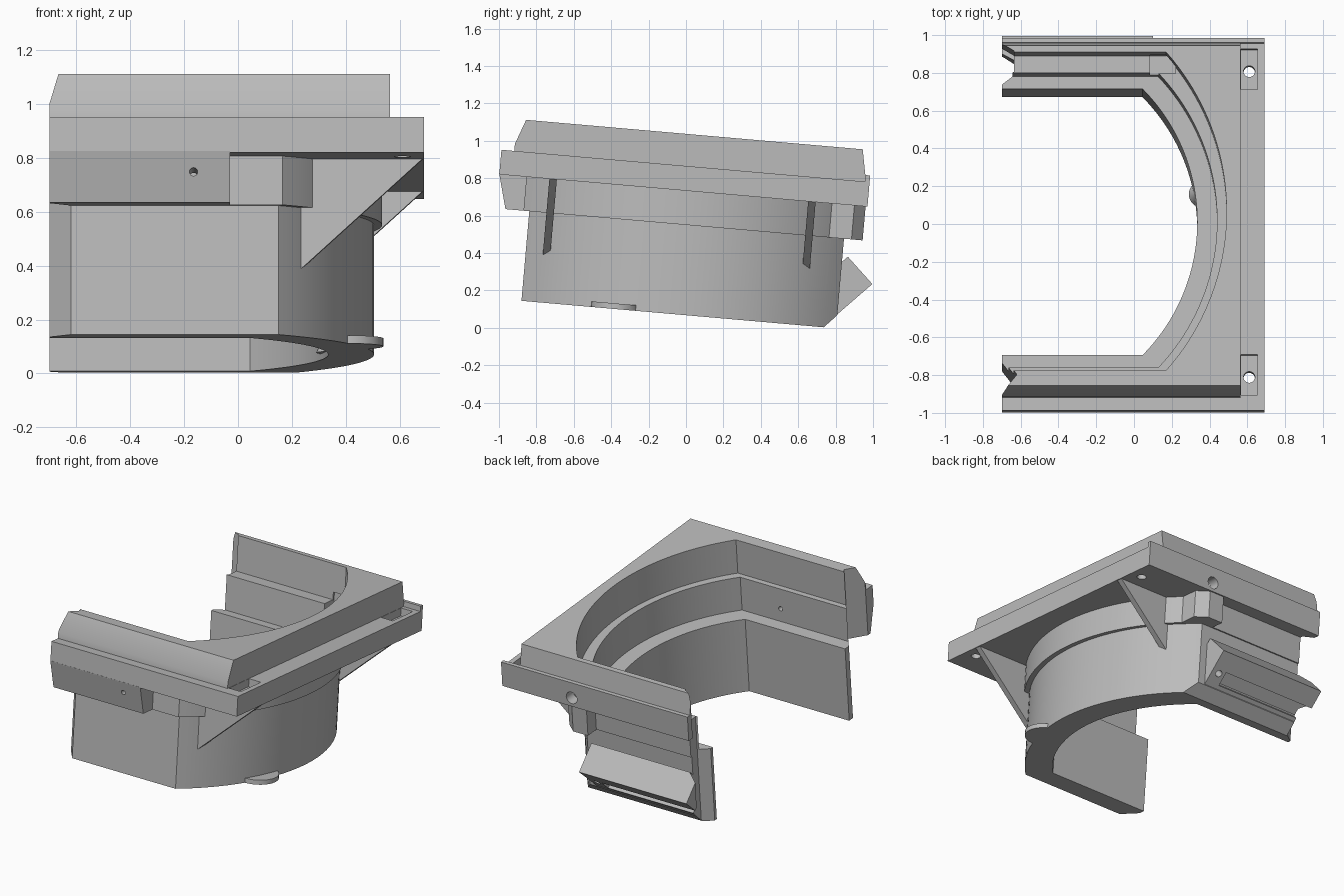
import bpy, bmesh, math
from mathutils import Matrix, Vector

cube = bpy.data.objects.get("Cube")
if cube:
    bpy.data.objects.remove(cube, do_unlink=True)

grey = bpy.data.materials.new("plain grey")
grey.use_nodes = True
grey.diffuse_color = (0.5, 0.5, 0.5, 1)
grey.node_tree.nodes["Principled BSDF"].inputs["Base Color"].default_value = (0.5, 0.5, 0.5, 1)

LEFT, RIGHT = -0.7, 0.69      # ends of the part along x
FLANGE, TOP = 0.862, 1.033    # flange top and overall top, before the tilt
parts = []


def link(name, bm):
    bmesh.ops.recalc_face_normals(bm, faces=bm.faces)
    mesh = bpy.data.meshes.new(name)
    bm.to_mesh(mesh)
    bm.free()
    mesh.materials.append(grey)
    ob = bpy.data.objects.new(name, mesh)
    bpy.context.collection.objects.link(ob)
    return ob


def prism(name, pts, axis, a, b):
    """Extrude a closed profile along one axis from a to b."""
    place = {"x": lambda p, t: (t, p[0], p[1]),
             "y": lambda p, t: (p[0], t, p[1]),
             "z": lambda p, t: (p[0], p[1], t)}[axis]
    bm = bmesh.new()
    face = bm.faces.new([bm.verts.new(place(p, a)) for p in pts])
    ext = bmesh.ops.extrude_face_region(bm, geom=[face])["geom"]
    shift = Vector(place((0, 0), b - a))
    bmesh.ops.translate(bm, vec=shift, verts=[g for g in ext if isinstance(g, bmesh.types.BMVert)])
    return link(name, bm)


def rod(name, centre, direction, radius, length, taper=1.0, sides=32):
    bm = bmesh.new()
    rot = Vector((0, 0, 1)).rotation_difference(Vector(direction)).to_matrix().to_4x4()
    bmesh.ops.create_cone(bm, cap_ends=True, segments=sides, radius1=radius,
                          radius2=radius * taper, depth=length,
                          matrix=Matrix.Translation(centre) @ rot)
    return link(name, bm)


def arch(front, back, straight, reach, start=LEFT, n=40):
    """Plan outline: two straight legs joined by a circular arc."""
    half, mid, sag = (back - front) / 2, (back + front) / 2, reach - straight
    r = (half * half + sag * sag) / (2 * sag)
    sweep = math.asin(half / r)
    arc = [(reach - r + r * math.cos(t), mid + r * math.sin(t))
           for t in (sweep * (2 * i / n - 1) for i in range(n + 1))]
    return [(start, front)] + arc + [(start, back)]


def rect(a, b, c, d):
    return [(a, c), (b, c), (b, d), (a, d)]


def add(ob, *extra_cutters):
    parts.append((ob, extra_cutters))


# Stepped inner opening
cutters = [
    prism("lower_bore", arch(-0.747, 0.668, 0.045, 0.335, -0.9), "z", -0.1, 1.2),
    prism("middle_bore", arch(-0.833, 0.733, 0.128, 0.44, -0.9), "z", 0.57, 1.2),
    prism("upper_bore", arch(-0.868, 0.823, 0.17, 0.49, -0.9), "z", 0.80, 1.2),
    # Grooves down the end faces of both legs
    prism("front_groove", [(-0.72, -0.762), (-0.62, -0.89), (-0.72, -1.015)], "z", -0.1, 1.2),
    prism("back_groove", [(-0.72, 0.675), (-0.635, 0.74), (-0.635, 0.83), (-0.72, 0.88)], "z", -0.1, 1.2),
    # Screw holes and nut recess
    rod("front_pin_hole", (-0.165, -0.95, 0.66), (0, 1, 0), 0.015, 0.5),
    rod("back_screw_hole", (0.17, 0.9, 0.79), (0, 1, 0), 0.04, 0.3),
    prism("nut_recess", rect(0.085, 0.22, 0.73, 0.835), "z", 0.66, 0.85),
]
for v in (-0.885, 0.74):
    cutters.append(rod("flange_hole", (0.61, v, 0.8), (0, 0, 1), 0.03, 0.4))
    cutters.append(prism("flange_recess", rect(0.567, 0.655, v - 0.1, v + 0.115), "z", 0.81, 0.95))

# Curved wall with its back lower edge cut away
slope_cut = prism("slope_cut", [(0.727, 0.06), (0.9, 0.244), (0.9, 0), (0.727, 0)], "x", -1, 1)
add(prism("curved_wall", arch(-0.889, 0.80, 0.15, 0.505), "z", 0.067, 0.735), slope_cut)
add(prism("collar", arch(-0.92, 0.81, 0.165, 0.535), "z", 0.548, 0.737))

# Flange plate and raised block
add(prism("flange", rect(LEFT, RIGHT, -1.066, 0.910), "z", 0.73, FLANGE))
add(prism("back_rim", rect(LEFT, RIGHT, 0.885, 0.910), "z", 0.85, 0.897))
add(prism("raised_block", [(-0.997, 0.85), (-0.997, 0.90), (-0.9485, TOP), (0.858, TOP), (0.893, 0.85)],
          "x", LEFT, 0.565))

# Block under the front edge, box under the back edge
add(prism("front_block", [(-0.85, 0.735), (-1.067, 0.735), (-1.017, 0.548), (-0.85, 0.548)], "x", LEFT, -0.03))
add(prism("nut_box", [(0.07, 0.75), (0.07, 0.90), (0.18, 0.90), (0.25, 0.84), (0.25, 0.70)], "z", 0.548, 0.735))

# Lower back clamp block
slot = prism("slot", [(0.827, 0.154), (0.892, 0.222), (0.860, 0.253), (0.795, 0.185)], "x", -0.9, 0.0)
clamp_hole = rod("clamp_hole", (0.045, 0.87, 0.21), (0, -0.72, 0.69), 0.022, 0.16)
add(prism("clamp_block", [(0.727, 0.067), (0.972, 0.32), (0.829, 0.454), (0.765, 0.388)], "x", LEFT, 0.1),
    slot, clamp_hole)

# Triangular gussets
for side, v in (("front", -0.777), ("back", 0.612)):
    add(prism(side + "_gusset", [(0.22, 0.735), (0.22, 0.31), (0.245, 0.33), (RIGHT, 0.735)],
              "y", v - 0.02, v + 0.02))

# Carve every part with the shared cutters
for ob, extra in parts:
    for cutter in list(extra) + cutters:
        mod = ob.modifiers.new(cutter.name, "BOOLEAN")
        mod.operation = "DIFFERENCE"
        mod.solver = "EXACT"
        mod.object = cutter
bpy.context.view_layer.update()
graph = bpy.context.evaluated_depsgraph_get()
carved = [(ob, bpy.data.meshes.new_from_object(ob.evaluated_get(graph))) for ob, _ in parts]
for ob, mesh in carved:
    ob.modifiers.clear()
    ob.data = mesh
for cutter in cutters + [slope_cut, slot, clamp_hole]:
    bpy.data.objects.remove(cutter, do_unlink=True)

# Small lugs at the bottom of the wall
finished = [ob for ob, _ in parts]
finished.append(rod("outer_lug", (0.41, -0.385, 0.082), (0, 0, 1), 0.13, 0.03))
finished.append(rod("inner_lug", (0.36, 0.15, 0.13), (0, 0, 1), 0.07, 0.08, 0.5))

# Tilt everything and smooth the curves
tilt = Matrix.Rotation(math.radians(-5), 4, "X")
bpy.ops.object.select_all(action="DESELECT")
for ob in finished:
    ob.data.transform(tilt)
    ob.select_set(True)
bpy.context.view_layer.objects.active = finished[0]
bpy.ops.object.shade_smooth_by_angle(angle=math.radians(25))
